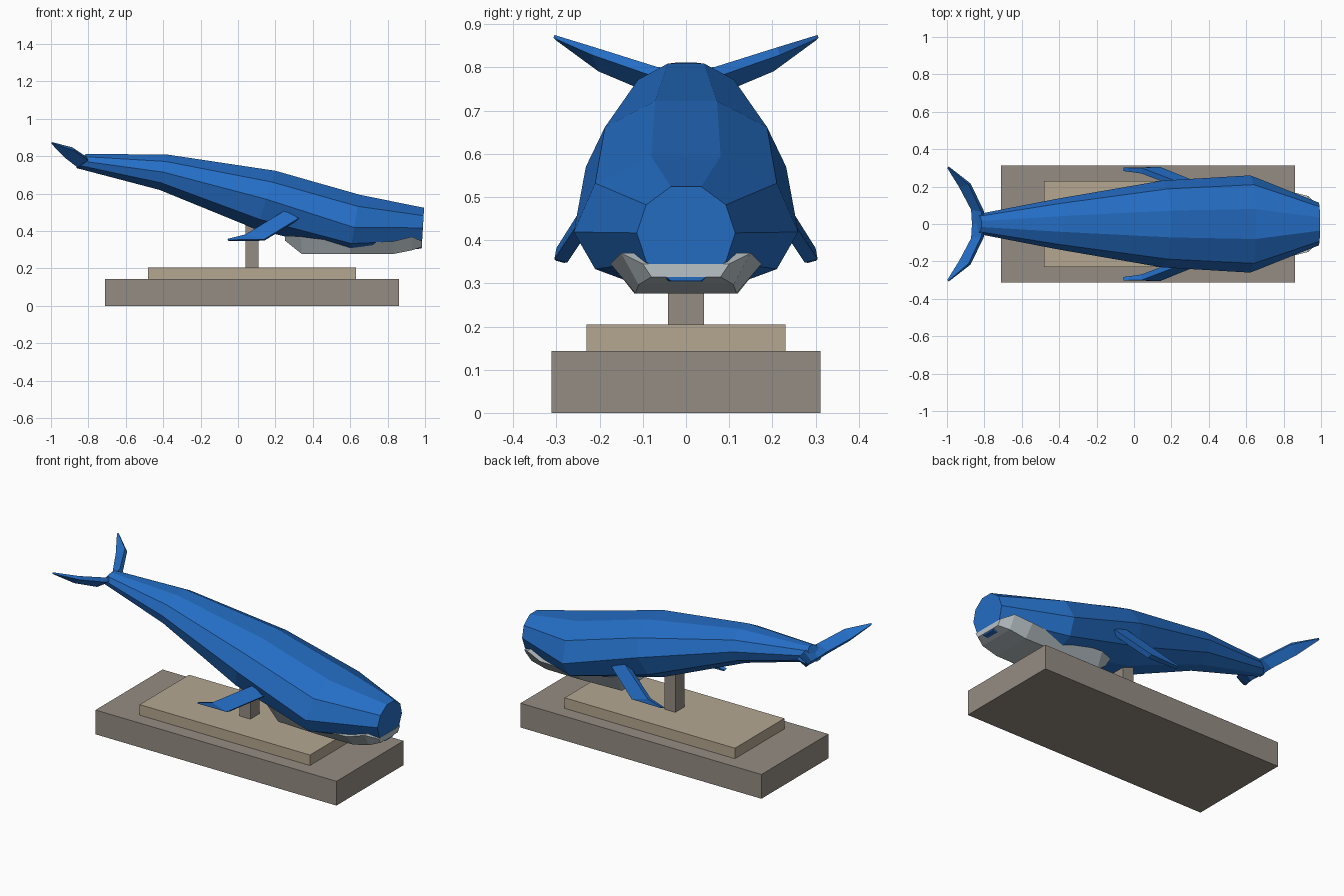
import bpy, bmesh, math
from mathutils import Vector

if "Cube" in bpy.data.objects:
    bpy.data.objects.remove(bpy.data.objects["Cube"])


def material(name, rgb):
    m = bpy.data.materials.new(name)
    m.diffuse_color = (*rgb, 1)
    m.use_nodes = True
    m.node_tree.nodes["Principled BSDF"].inputs["Base Color"].default_value = m.diffuse_color
    return m


BLUE = material("ocean blue", (0.018, 0.155, 0.56))
GREY = material("pale grey", (0.48, 0.54, 0.57))
STONE = material("dark stone", (0.30, 0.265, 0.225))
SAND = material("sand stone", (0.46, 0.39, 0.285))


def loft(name, rings, mat):
    """Skin a list of equal-length closed rings and cap both ends."""
    bm = bmesh.new()
    vs = [[bm.verts.new(p) for p in ring] for ring in rings]
    n = len(rings[0])
    for a, b in zip(vs, vs[1:]):
        for i in range(n):
            j = (i + 1) % n
            bm.faces.new((a[i], a[j], b[j], b[i]))
    bm.faces.new(vs[0])
    bm.faces.new(vs[-1])
    bmesh.ops.recalc_face_normals(bm, faces=bm.faces)
    me = bpy.data.meshes.new(name)
    bm.to_mesh(me)
    bm.free()
    me.materials.append(mat)
    ob = bpy.data.objects.new(name, me)
    bpy.context.collection.objects.link(ob)
    return ob


def box(name, x0, x1, hw, z0, z1, mat):
    loft(name, [[(x0, -hw, z), (x1, -hw, z), (x1, hw, z), (x0, hw, z)] for z in (z0, z1)], mat)


def fin_pair(name, sections, thick, mat):
    """Flat fin from (edge a, edge b, scale) sections, on both sides."""
    for side, s in (("left", 1), ("right", -1)):
        rings = []
        for a, b, k in sections:
            t = Vector(thick) * k
            pts = [Vector(a) + t, Vector(b) + t, Vector(b) - t, Vector(a) - t]
            rings.append([(p.x, p.y * s, p.z) for p in pts])
        loft(f"{side}_{name}", rings, mat)


# display stand
box("stand_base", -0.71, 0.86, 0.312, 0, 0.143, STONE)
box("stand_step", -0.48, 0.63, 0.23, 0.143, 0.205, SAND)
box("stand_post", 0.04, 0.11, 0.042, 0.205, 0.50, STONE)

# body: ten-sided tilted rings (x top, x bottom, half width, five heights top to bottom)
stations = [
    (0.995, 0.982, 0.114, (0.524, 0.482, 0.417, 0.350, 0.306)),
    (0.65, 0.60, 0.26, (0.594, 0.532, 0.419, 0.333, 0.285)),
    (0.20, 0.10, 0.232, (0.722, 0.662, 0.570, 0.462, 0.408)),
    (-0.38, -0.42, 0.137, (0.809, 0.772, 0.715, 0.658, 0.620)),
    (-0.815, -0.865, 0.052, (0.812, 0.798, 0.775, 0.752, 0.737)),
]
rings = []
for xt, xb, w, zs in stations:
    half = []
    for i, z in enumerate(zs):
        f = (z - zs[-1]) / (zs[0] - zs[-1])
        half.append((xb + (xt - xb) * f, w * math.cos(math.radians(72 - 36 * i)), z))
    rings.append(half + [(x, -y, z) for x, y, z in reversed(half)])
loft("body", rings, BLUE)

# pale lower jaw and throat: (x, top half width, top z, bottom half width, bottom z)
jaw = [
    (0.25, 0.11, 0.375, 0.07, 0.350),
    (0.34, 0.15, 0.370, 0.11, 0.278),
    (0.60, 0.165, 0.335, 0.12, 0.277),
    (0.83, 0.175, 0.345, 0.117, 0.277),
    (0.93, 0.15, 0.370, 0.11, 0.297),
    (0.985, 0.10, 0.345, 0.08, 0.315),
]
loft("lower_jaw", [[(x, -wt, zt), (x, -wb, zb), (x, wb, zb), (x, wt, zt)]
                   for x, wt, zt, wb, zb in jaw], GREY)

# tail flukes
fin_pair("tail_fluke", [
    ((-0.80, 0.0, 0.785), (-0.86, 0.0, 0.745), 1),
    ((-0.81, 0.07, 0.790), (-0.865, 0.08, 0.752), 1),
    ((-0.88, 0.215, 0.838), (-0.93, 0.20, 0.800), 0.8),
    ((-0.992, 0.306, 0.872), (-0.997, 0.301, 0.867), 0.3)], (-0.006, -0.004, 0.011), BLUE)

# side flippers
fin_pair("flipper", [
    ((0.25, 0.205, 0.505), (0.325, 0.215, 0.465), 1),
    ((0.04, 0.285, 0.378), (0.14, 0.290, 0.352), 1),
    ((-0.055, 0.292, 0.356), (-0.05, 0.292, 0.350), 0.6)], (0.0, 0.015, 0.004), BLUE)
